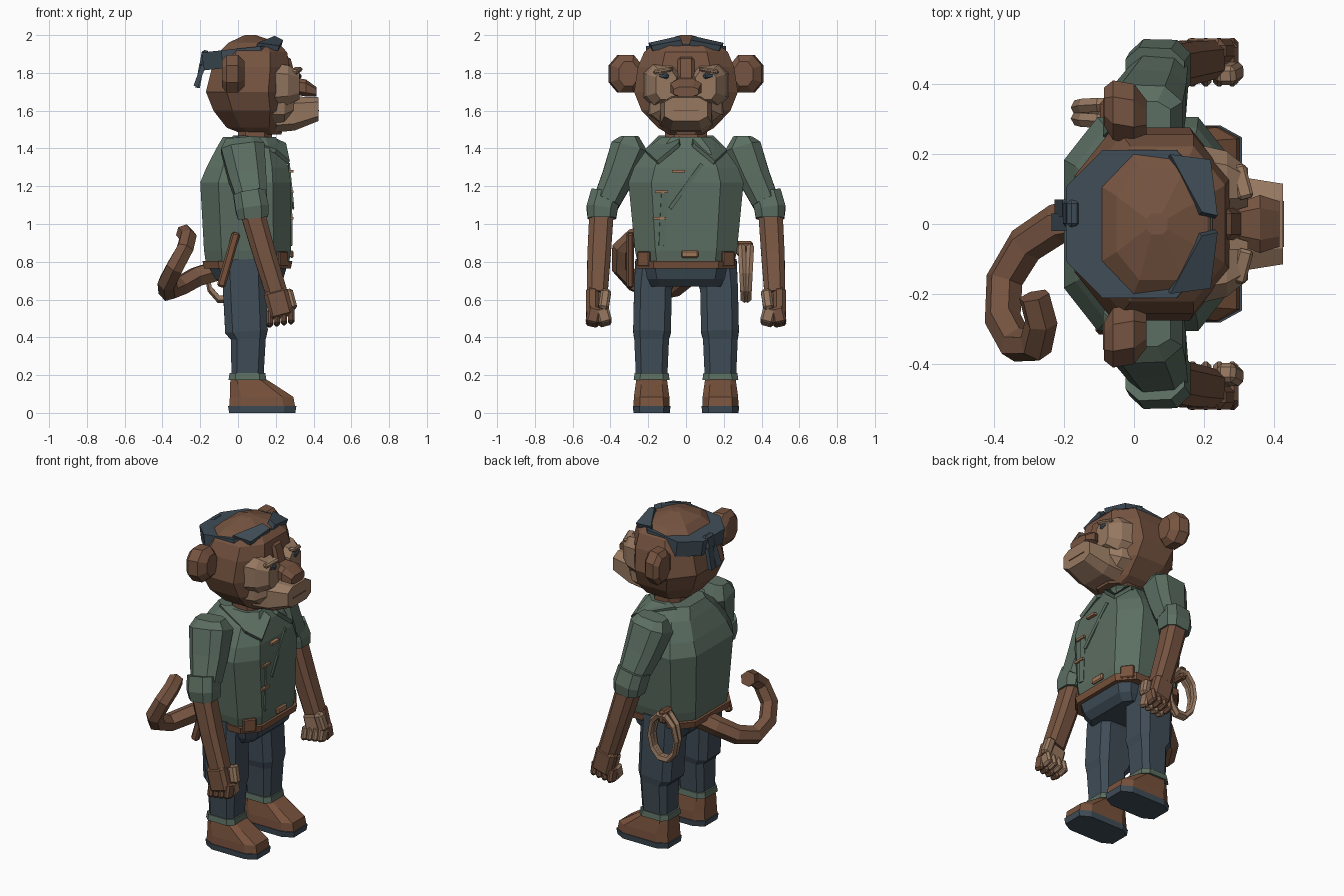
import bpy
import bmesh
import math
from mathutils import Vector, Euler

default_cube = bpy.data.objects.get("Cube")
if default_cube:
    bpy.data.objects.remove(default_cube, do_unlink=True)


def material(name, color):
    mat = bpy.data.materials.new(name)
    mat.use_nodes = True
    rgba = (*color, 1)
    mat.diffuse_color = rgba
    mat.node_tree.nodes["Principled BSDF"].inputs["Base Color"].default_value = rgba
    return mat


FUR = material("brown fur", (.18, .088, .052))
SKIN = material("tan skin", (.31, .19, .12))
SHIRT = material("green cloth", (.105, .155, .12))
DENIM = material("dark blue cloth", (.05, .073, .095))
LEATHER = material("brown leather", (.19, .085, .045))
TRIM = material("light trim", (.35, .18, .095))

X, Y, Z = Vector((1, 0, 0)), Vector((0, 1, 0)), Vector((0, 0, 1))


def finish(name, bm, mat):
    bmesh.ops.recalc_face_normals(bm, faces=bm.faces)
    mesh = bpy.data.meshes.new(name)
    bm.to_mesh(mesh)
    bm.free()
    mesh.materials.append(mat)
    obj = bpy.data.objects.new(name, mesh)
    bpy.context.collection.objects.link(obj)
    return obj


def loft(name, mat, sections, across=X, axis=None, corner=.55, side=1):
    """Skin chamfered eight-sided sections (x, y, z, radius, radius).
    Sections face along axis, or follow the path when no axis is given."""
    bm = bmesh.new()
    centers = [Vector((x, y * side, z)) for x, y, z, _, _ in sections]
    outline = [(1, -corner), (1, corner), (corner, 1), (-corner, 1),
               (-1, corner), (-1, -corner), (-corner, -1), (corner, -1)]
    rings = []
    last = len(centers) - 1
    for i, center in enumerate(centers):
        tangent = axis or (centers[min(i + 1, last)] - centers[max(i - 1, 0)]).normalized()
        u = (across - tangent * across.dot(tangent)).normalized()
        v = tangent.cross(u)
        ru, rv = sections[i][3:]
        rings.append([bm.verts.new(center + u * a * ru + v * b * rv) for a, b in outline])
    for low, high in zip(rings, rings[1:]):
        for k in range(len(outline)):
            j = (k + 1) % len(outline)
            bm.faces.new((low[k], low[j], high[j], high[k]))
    bm.faces.new(rings[0])
    bm.faces.new(rings[-1])
    return finish(name, bm, mat)


def column(name, mat, levels, corner=.55, y=0, side=1):
    """Upright loft with level sections from (z, x, radius, radius)."""
    return loft(name, mat, [(x, y, z, a, b) for z, x, a, b in levels], X, Z, corner, side)


def box(name, mat, center, size, turn=(0, 0, 0), side=1, bevel=0):
    bm = bmesh.new()
    bmesh.ops.create_cube(bm, size=1)
    bmesh.ops.scale(bm, vec=size, verts=bm.verts)
    if bevel:
        bmesh.ops.bevel(bm, geom=bm.edges[:], offset=bevel, segments=1, affect='EDGES')
    turn = Euler([math.radians(a) for a in (turn[0] * side, turn[1], turn[2] * side)])
    bmesh.ops.rotate(bm, matrix=turn.to_matrix(), verts=bm.verts)
    bmesh.ops.translate(bm, vec=(center[0], center[1] * side, center[2]), verts=bm.verts)
    return finish(name, bm, mat)


def plate(name, mat, corners, thickness, side=1):
    bm = bmesh.new()
    bm.faces.new([bm.verts.new((x, y * side, z)) for x, y, z in corners])
    obj = finish(name, bm, mat)
    solid = obj.modifiers.new("thickness", 'SOLIDIFY')
    solid.thickness = thickness
    solid.offset = 0
    return obj


# Torso, neck, belt and hips
column("shirt_body", SHIRT, [(.79, .05, .22, .255), (.86, .05, .23, .27), (1.22, .04, .24, .305),
                             (1.3, .05, .217, .275), (1.4, .06, .175, .205), (1.46, .06, .14, .13)], .6)
column("neck", FUR, [(1.4, .09, .09, .11), (1.55, .09, .09, .11)])
column("belt", LEATHER, [(.765, .05, .23, .262), (.805, .05, .238, .268)], .65)
column("hips", DENIM, [(.67, .06, .14, .185), (.71, .06, .18, .205), (.78, .05, .21, .22)], .75)
box("belt_buckle", TRIM, (.285, .02, .84), (.02, .09, .04), bevel=.007)

# Shirt front with overlapping flaps and bar buttons
box("shirt_flap", SHIRT, (.281, 0, 1.2), (.008, .02, .29), (-36, 0, 8))
box("shirt_placket", SHIRT, (.281, -.12, 1.03), (.008, .035, .29), (-3, 0, 8))
for number, (y, z) in enumerate([(-.04, 1.28), (-.13, 1.17), (-.14, 1.03)]):
    box(f"button_{number}", TRIM, (.28, y, z), (.025, .07, .014))

# Head and headband
column("head", FUR, [(1.475, .13, .1, .09), (1.51, .09, .15, .15), (1.6, .07, .2, .235),
                     (1.7, .05, .22, .275), (1.83, .068, .205, .255), (1.91, .08, .18, .222),
                     (1.96, .08, .13, .16), (2, .065, .03, .03)], .5)
loft("headband", DENIM, [(.025, 0, 1.835, .205, .212), (.015, 0, 1.93, .21, .212)], corner=.5)
box("headband_knot", DENIM, (-.178, .03, 1.875), (.04, .08, .09), (0, 10, 0), bevel=.012)
for y, lean, drop in ((.045, 10, .13), (.005, 20, .12)):
    box("headband_end", DENIM, (-.203, y, 1.785), (.025, .05, drop), (0, lean, 0))

# Muzzle, nose and face
loft("face", SKIN, [(.17, 0, 1.67, .205, .15), (.245, 0, 1.67, .185, .15),
                    (.3, 0, 1.67, .13, .11)], Y, X, .6)
loft("muzzle", SKIN, [(.2, 0, 1.58, .14, .095), (.3, 0, 1.585, .135, .09),
                      (.425, 0, 1.608, .115, .063)], Y, X, .6)
box("mouth", LEATHER, (.425, 0, 1.6), (.008, .13, .006))
loft("nose", FUR, [(.27, 0, 1.735, .05, .045), (.36, 0, 1.72, .083, .045),
                   (.415, 0, 1.7, .065, .025)], Y, X)
box("nose_bridge", FUR, (.268, 0, 1.8), (.06, .09, .17), (0, -15, 0), bevel=.015)

for label, s in (("left", 1), ("right", -1)):
    # Face patches, eyes, ears and front of the headband
    loft(f"{label}_cheek", SKIN, [(.17, .13, 1.735, .1, .12), (.265, .12, 1.735, .088, .105),
                                  (.325, .105, 1.735, .055, .075)], Y, X, side=s)
    box(f"{label}_eye", DENIM, (.315, .122, 1.785), (.03, .065, .028), (6, 0, 15), s, .008)
    box(f"{label}_eyelid", SKIN, (.308, .12, 1.812), (.045, .1, .025), (-10, 0, 15), s, .008)
    loft(f"{label}_ear", FUR, [(-.085, .335, 1.795, .055, .07), (-.06, .325, 1.795, .085, .1),
                               (.0, .315, 1.795, .085, .1), (.035, .305, 1.795, .05, .065)],
         Y, X, .45, s)
    plate(f"{label}_headband_front", DENIM, [(.1, .195, 1.945), (.215, .18, 1.93),
                                             (.235, .02, 1.96), (.19, .03, 1.982)], .03, s)
    plate(f"{label}_collar", SHIRT, [(-.03, .14, 1.46), (.16, .03, 1.46), (.25, .035, 1.42),
                                     (.27, .15, 1.325), (.2, .215, 1.385)], .022, s)

    # Sleeve, rolled cuff and forearm
    loft(f"{label}_sleeve", SHIRT, [(.02, .3, 1.46, .085, .05), (.025, .3, 1.4, .115, .1),
                                    (.05, .36, 1.25, .1, .085), (.075, .42, 1.12, .08, .072)], side=s)
    loft(f"{label}_sleeve_cuff", SHIRT, [(.06, .425, 1.16, .085, .08), (.075, .445, 1.08, .088, .083),
                                         (.08, .445, 1.03, .08, .075)], side=s)
    loft(f"{label}_forearm", FUR, [(.065, .445, 1.1, .065, .065), (.14, .46, .84, .06, .062),
                                   (.205, .47, .63, .058, .055)], side=s)

    # Fist with curled fingers and thumb
    box(f"{label}_palm", FUR, (.215, .495, .58), (.13, .07, .16), (0, -15, 0), s, .02)
    box(f"{label}_inner_palm", SKIN, (.215, .445, .57), (.11, .06, .12), (0, -15, 0), s, .015)
    for finger in range(4):
        x, z = .167 + finger * .038, .5 + finger * .006
        box(f"{label}_finger_{finger}", FUR, (x, .49, z), (.034, .07, .09), (12, 0, 0), s, .012)
        box(f"{label}_fingertip_{finger}", SKIN, (x, .435, z), (.034, .07, .085), (-15, 0, 0), s, .012)
    box(f"{label}_thumb", SKIN, (.275, .43, .6), (.055, .055, .11), (8, -15, 0), s, .013)

    # Trouser leg with turn-up, and belt loop
    loft(f"{label}_trouser_leg", DENIM, [(.03, .15, .79, .115, .12), (.035, .175, .66, .115, .1),
                                         (.045, .18, .43, .113, .1), (.055, .182, .39, .092, .092),
                                         (.05, .182, .19, .085, .083)], corner=.65, side=s)
    column(f"{label}_trouser_cuff", SHIRT, [(.175, .05, .1, .095), (.21, .05, .095, .09)], .65, .182, s)
    box(f"{label}_belt_loop", LEATHER, (.235, .222, .815), (.08, .02, .08), (0, 0, -52), s, .006)

    # Boot lofted upward, with a sole below
    column(f"{label}_boot", LEATHER, [(.03, .128, .175, .096), (.085, .125, .168, .094),
                                      (.15, .075, .118, .085), (.185, .05, .088, .08)], .65, .182, s)
    column(f"{label}_sole", DENIM, [(0, .128, .175, .096), (.036, .128, .181, .1)], .65, .182, s)

# Curling tail
path = [(-.12, .02, .75), (-.22, 0, .72), (-.31, -.06, .67), (-.37, -.16, .645), (-.375, -.27, .69),
        (-.335, -.345, .77), (-.28, -.345, .87), (-.265, -.28, .93), (-.285, -.205, .955)]
curve = bpy.data.curves.new("tail", 'CURVE')
curve.dimensions = '3D'
curve.bevel_depth = .06
curve.bevel_resolution = 1
curve.use_fill_caps = True
spline = curve.splines.new('POLY')
spline.points.add(len(path) - 1)
spline.use_smooth = False
for i, (point, co) in enumerate(zip(spline.points, path)):
    point.co = (*co, 1)
    point.radius = 1 - .03 * i
curve.materials.append(FUR)
bpy.context.collection.objects.link(bpy.data.objects.new("tail", curve))

# Coiled rope hung from the belt, and a sheath on the other hip
for y, lean in ((.302, 3), (.333, -3)):
    bpy.ops.mesh.primitive_torus_add(major_segments=10, minor_segments=5, major_radius=.13, minor_radius=.021,
                                     location=(-.075, y, .74), rotation=(math.radians(90 + lean), 0, 0))
    coil = bpy.context.object
    coil.name = "rope_coil"
    coil.scale = (.7, 1.1, 1)
    coil.data.materials.append(SKIN)
box("rope_loop", LEATHER, (-.075, .31, .87), (.045, .09, .08), bevel=.012)
box("hip_sheath", LEATHER, (-.05, -.295, .81), (.045, .04, .3), (0, 16, 0), bevel=.01)
